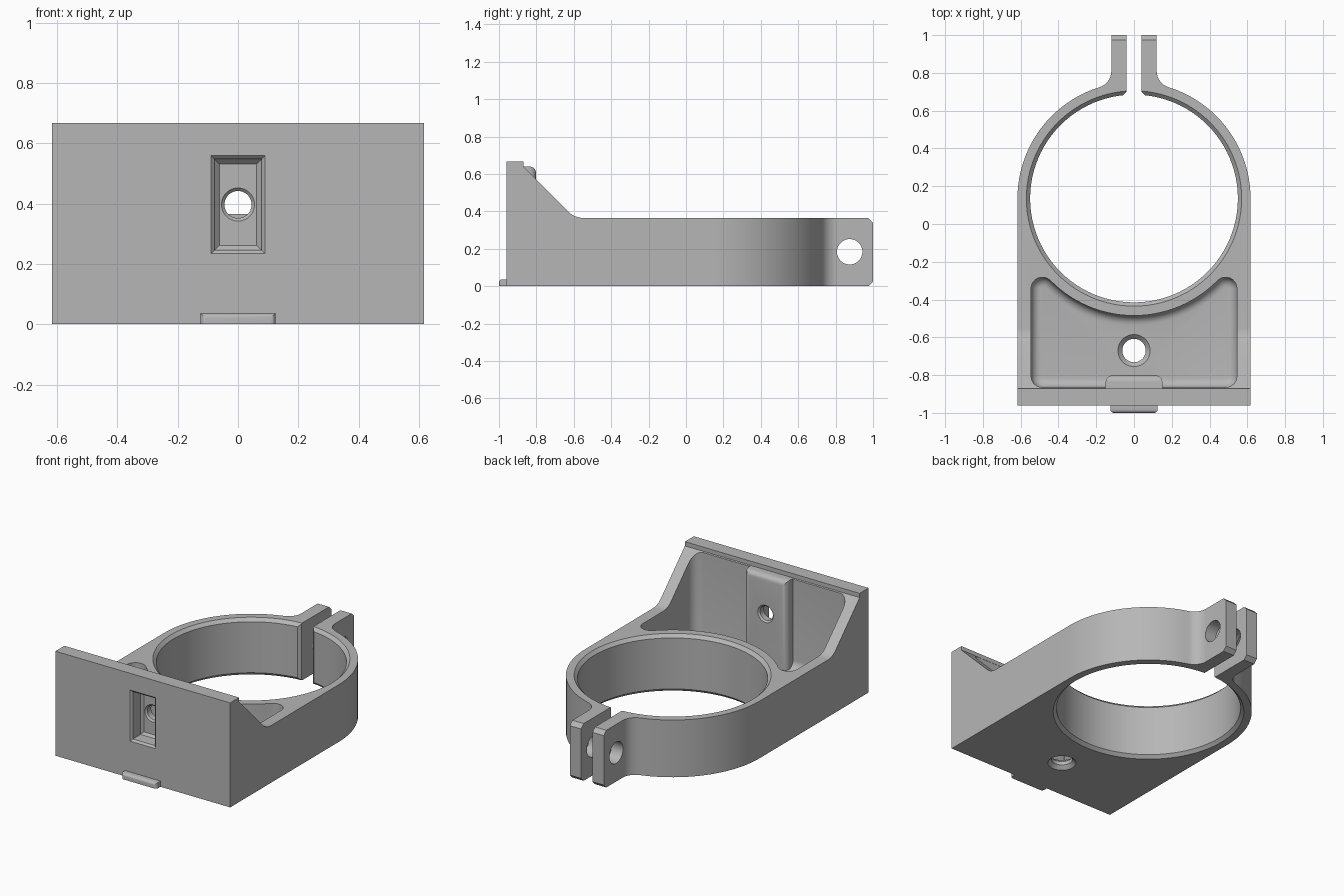
import bpy, bmesh
from math import sin, cos, pi, radians, degrees, atan2, sqrt
from mathutils import Vector

cube = bpy.data.objects.get("Cube")
if cube:
    bpy.data.objects.remove(cube, do_unlink=True)

grey = bpy.data.materials.new("plain_grey")
grey.use_nodes = True
grey.diffuse_color = (0.47, 0.47, 0.47, 1)
grey.node_tree.nodes["Principled BSDF"].inputs["Base Color"].default_value = grey.diffuse_color

RING_Y, OUTER, BORE, TOP = 0.135, 0.617, 0.55, 0.365


def loft(name, rings):
    """Closed solid through matching loops of points."""
    bm = bmesh.new()
    loops = [[bm.verts.new(p) for p in ring] for ring in rings]
    n = len(loops[0])
    for a, b in zip(loops, loops[1:]):
        for i in range(n):
            j = (i + 1) % n
            bm.faces.new((a[i], a[j], b[j], b[i]))
    bm.faces.new(loops[0])
    bm.faces.new(loops[-1])
    bmesh.ops.recalc_face_normals(bm, faces=bm.faces)
    return finish(name, bm)


def finish(name, bm):
    mesh = bpy.data.meshes.new(name)
    bm.to_mesh(mesh)
    bm.free()
    mesh.materials.append(grey)
    obj = bpy.data.objects.new(name, mesh)
    bpy.context.collection.objects.link(obj)
    return obj


def prism(name, outline, z0, z1):
    return loft(name, [[(x, y, z) for x, y in outline] for z in (z0, z1)])


def block(name, lo, hi, rounded, radius):
    """Box with the edges picked by a rule on their midpoint rounded."""
    bm = bmesh.new()
    bmesh.ops.create_cube(bm, size=1)
    lo, hi = Vector(lo), Vector(hi)
    for v in bm.verts:
        v.co = Vector([(lo[i] + hi[i]) / 2 + v.co[i] * (hi[i] - lo[i]) for i in range(3)])
    edges = [e for e in bm.edges if rounded((e.verts[0].co + e.verts[1].co) / 2)]
    bmesh.ops.bevel(bm, geom=edges, offset=radius, segments=5, profile=0.5, affect='EDGES')
    return finish(name, bm)


def drill(name, centre, axis, steps, n=48):
    """Turned cutter: steps are (distance along axis, radius)."""
    axis = Vector(axis)
    u = axis.orthogonal().normalized()
    w = axis.cross(u)
    c = Vector(centre)
    return loft(name, [[c + axis * d + (u * cos(2 * pi * i / n) + w * sin(2 * pi * i / n)) * r
                        for i in range(n)] for d, r in steps])


def arc(cx, cy, r, a0, a1, n):
    angles = [radians(a0 + (a1 - a0) * i / n) for i in range(n + 1)]
    return [(cx + r * cos(a), cy + r * sin(a)) for a in angles]


def mirrored(half):
    return half + [(-x, y) for x, y in reversed(half) if x > 1e-5]


def combine(target, tool, operation):
    mod = target.modifiers.new(operation, 'BOOLEAN')
    mod.operation = operation
    mod.solver = 'EXACT'
    mod.object = tool
    bpy.context.view_layer.update()
    bpy.context.view_layer.objects.active = target
    bpy.ops.object.modifier_apply(modifier=mod.name)
    bpy.data.objects.remove(tool, do_unlink=True)


# Plan outline: square base, ring, flared clamp ears
fx, fr = 0.21, 0.09
fy = RING_Y + sqrt((OUTER + fr) ** 2 - fx ** 2)
flare = degrees(atan2(fy - RING_Y, fx))
plan = mirrored([(OUTER, -1.1)] + arc(0, RING_Y, OUTER, 0, flare, 28)
                + arc(fx, fy, fr, flare + 180, 180, 8) + [(fx - fr, 1.1)])
body = prism("clamp_bracket", plan, -0.1, 0.8)

# Side outline: tall front plate, sloping gussets, chamfered ear ends
side = ([(-0.96, 0), (-0.96, 0.667), (-0.87, 0.667), (-0.87, 0.64)]
        + arc(-0.55, TOP + 0.11, 0.11, 225, 270, 6)
        + [(0.975, TOP), (1, TOP - 0.025), (1, 0.025), (0.975, 0)])
combine(body, loft("side_shape", [[(x, y, z) for y, z in side] for x in (-1, 1)]), 'INTERSECT')

# Pocket behind the plate, with a filleted floor
FLOOR, FILLET, CR = 0.07, 0.05, 0.06
px = 0.545 - CR
rim = OUTER + 0.003
hy = RING_Y - sqrt((rim + CR) ** 2 - px ** 2)
horn = degrees(atan2(RING_Y - hy, -px))


def pocket_outline(e):
    return mirrored(arc(px, -0.865 + CR, CR - e, 270, 360, 6)
                    + arc(px, hy, CR - e, 0, horn, 8)
                    + arc(0, RING_Y, rim + e, horn - 180, -90, 14))


levels = [(FILLET * (1 - sin(a)), FLOOR + FILLET * (1 - cos(a)))
          for a in [pi / 2 * i / 6 for i in range(7)]] + [(0, 0.9)]
combine(body, loft("pocket", [[(x, y, z) for x, y in pocket_outline(e)] for e, z in levels]),
        'DIFFERENCE')

# Main bore with chamfered rims
combine(body, drill("bore", (0, RING_Y, 0), (0, 0, 1),
                    [(-0.02, BORE + 0.04), (0.02, BORE), (TOP - 0.02, BORE),
                     (TOP + 0.02, BORE + 0.04)], 96), 'DIFFERENCE')

# Clamp slot, opening out at the bore
slot = mirrored([(0.085, 0.655), (0.04, 0.70), (0.04, 1.1)])
combine(body, prism("slot", slot, -0.1, 0.6), 'DIFFERENCE')

# Clamp screw hole through both ears
combine(body, drill("ear_hole", (0, 0.875, 0.184), (1, 0, 0), [(-0.3, 0.068), (0.3, 0.068)]),
        'DIFFERENCE')

# Pad behind the nut recess and small locating lip on the front
combine(body, block("pad", (-0.15, -0.9, 0.03), (0.15, -0.802, 0.64),
                    lambda m: m.y > -0.81 and m.z > 0.1, 0.035), 'UNION')
combine(body, block("lip", (-0.125, -1, 0), (0.125, -0.94, 0.037),
                    lambda m: m.y < -0.99 and m.z > 0.01, 0.018), 'UNION')

# Rectangular recess in the front plate
recess = [(-0.98, 0.11), (-0.948, 0.078), (-0.875, 0.076), (-0.86, 0.062)]
corners = [(-1, -1), (1, -1), (1, 1), (-1, 1)]
combine(body, loft("recess", [[(sx * h, y, 0.397 + sz * (h + 0.073)) for sx, sz in corners]
                              for y, h in recess]), 'DIFFERENCE')

# Screw hole through the pad, and countersunk hole in the floor
combine(body, drill("pad_hole", (0, 0, 0.397), (0, 1, 0),
                    [(-0.87, 0.065), (-0.85, 0.045), (-0.812, 0.045), (-0.782, 0.075)]),
        'DIFFERENCE')
combine(body, drill("floor_hole", (0, -0.67, 0), (0, 0, 1),
                    [(-0.02, 0.105), (0.023, 0.062), (FLOOR - 0.023, 0.062),
                     (FLOOR + 0.02, 0.105)]), 'DIFFERENCE')

# Smooth curved walls, keep machined edges crisp
bpy.ops.object.select_all(action='DESELECT')
body.select_set(True)
bpy.context.view_layer.objects.active = body
bpy.ops.object.shade_smooth_by_angle(angle=radians(25))
